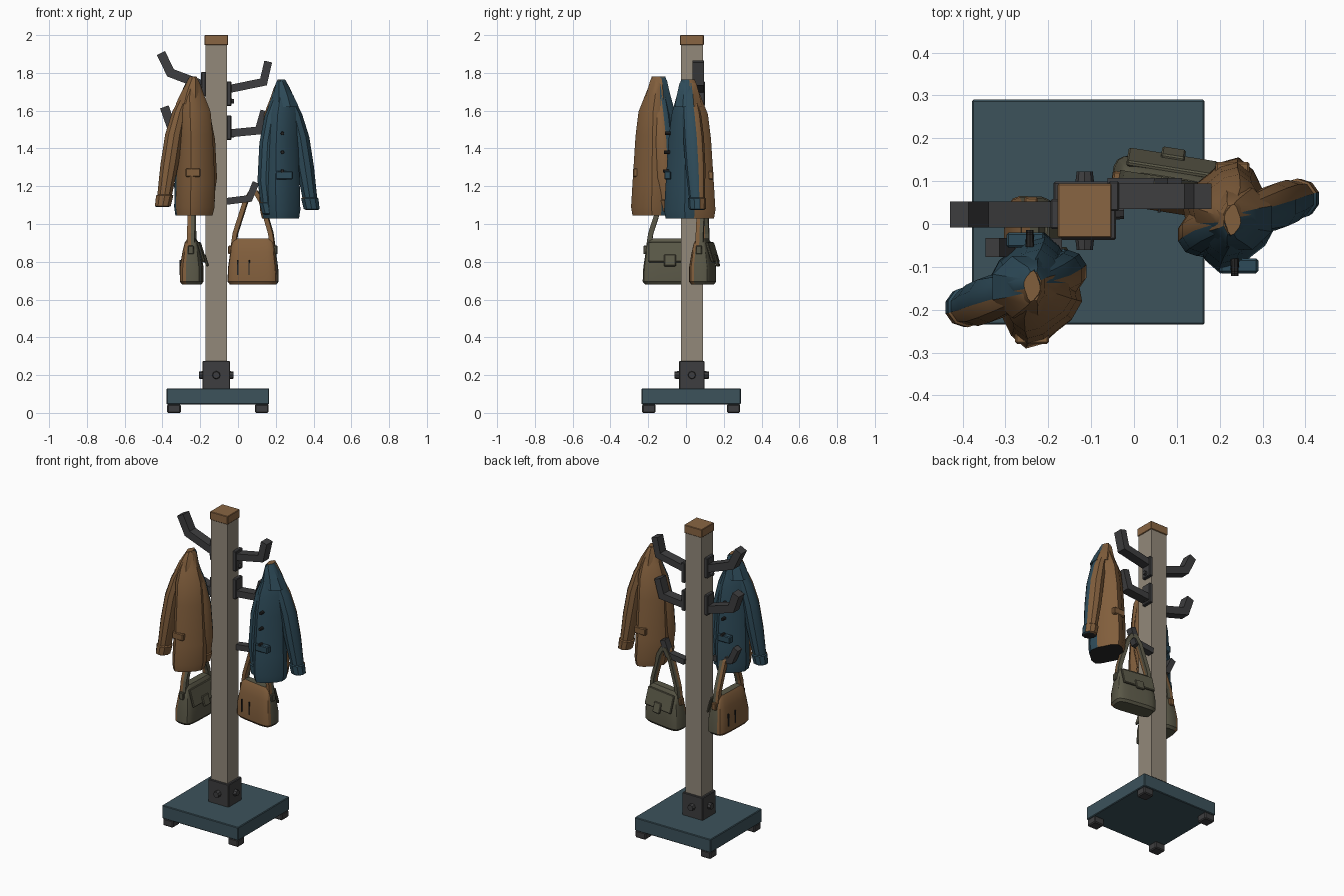
import bpy, bmesh, math
from mathutils import Vector, Matrix

if "Cube" in bpy.data.objects:
    bpy.data.objects.remove(bpy.data.objects["Cube"])


def mat(name, col):
    m = bpy.data.materials.new(name)
    m.diffuse_color = (*col, 1)
    m.use_nodes = True
    m.node_tree.nodes["Principled BSDF"].inputs["Base Color"].default_value = m.diffuse_color
    return m


STONE = mat("stone_grey", (.29, .25, .195))
IRON = mat("dark_iron", (.048, .048, .05))
TEAL = mat("base_teal", (.045, .085, .105))
WOOD = mat("cap_wood", (.25, .13, .055))
BLUE = mat("coat_blue", (.027, .07, .1))
BROWN = mat("leather_brown", (.22, .112, .045))
OLIVE = mat("bag_olive", (.1, .095, .062))
BLACK = mat("lining_dark", (.02, .02, .02))


def finish(name, bm, mats, rule=None, matrix=None, smooth=None):
    bmesh.ops.recalc_face_normals(bm, faces=bm.faces[:])
    bm.normal_update()
    if rule:
        for f in bm.faces:
            f.material_index = rule(f.calc_center_median(), f.normal)
    me = bpy.data.meshes.new(name)
    bm.to_mesh(me)
    bm.free()
    for m in mats:
        me.materials.append(m)
    if smooth:
        me.shade_smooth()
        me.set_sharp_from_angle(angle=math.radians(smooth))
    ob = bpy.data.objects.new(name, me)
    bpy.context.collection.objects.link(ob)
    if matrix:
        ob.matrix_world = matrix
    return ob


def box(name, x0, x1, y0, y1, z0, z1, m, bevel=0, matrix=None):
    bm = bmesh.new()
    bmesh.ops.create_cube(bm, size=1)
    for v in bm.verts:
        v.co = Vector(((x0 + x1) / 2 + v.co.x * (x1 - x0), (y0 + y1) / 2 + v.co.y * (y1 - y0),
                       (z0 + z1) / 2 + v.co.z * (z1 - z0)))
    if bevel:
        bmesh.ops.bevel(bm, geom=bm.edges[:], offset=bevel, segments=1, affect='EDGES')
    return finish(name, bm, [m], matrix=matrix)


def bolt(name, p, axis, r, length, m=IRON):
    bm = bmesh.new()
    bmesh.ops.create_cone(bm, cap_ends=True, segments=8, radius1=r, radius2=r * .85, depth=length)
    rot = Vector((0, 0, 1)).rotation_difference(Vector(axis)).to_matrix().to_4x4()
    return finish(name, bm, [m], matrix=Matrix.Translation(p) @ rot)


def bridge(bm, rings):
    n = len(rings[0])
    for a, b in zip(rings, rings[1:]):
        for i in range(n):
            bm.faces.new((a[i], a[(i + 1) % n], b[(i + 1) % n], b[i]))
    bm.faces.new(rings[0])
    bm.faces.new(rings[-1])


def bar(name, pts, t, w, mats, rule=None, matrix=None):
    """Rectangular bar swept along (x, z) points with mitred bends."""
    P = [Vector(p) for p in pts]
    bm, rings = bmesh.new(), []
    for i, p in enumerate(P):
        a = (p - P[i - 1]).normalized() if i else (P[1] - p).normalized()
        b = (P[i + 1] - p).normalized() if i < len(P) - 1 else a
        d = (a + b).normalized()
        n = Vector((-d.y, d.x)) * (t / max(.4, d.dot(a)))
        rings.append([bm.verts.new((p.x + s * n.x, y, p.y + s * n.y))
                      for s, y in ((1, -w), (1, 0), (1, w), (-1, w), (-1, 0), (-1, -w))])
    bridge(bm, rings)
    return finish(name, bm, mats, rule, matrix)


def loft(name, secs, mats, rule=None, matrix=None, n=12, power=1, lobes=0, smooth=35):
    """Stack of oval sections (x, y, z, rx, ry); power < 1 squares them, lobes add folds."""
    bm, rings = bmesh.new(), []
    for x, y, z, rx, ry in secs:
        ring = []
        for i in range(n):
            a = 2 * math.pi * (i + .5) / n
            k = 1 + lobes * math.cos(4 * a + .8)
            c, s = math.cos(a), math.sin(a)
            ring.append(bm.verts.new((x + rx * k * math.copysign(abs(c) ** power, c),
                                      y + ry * k * math.copysign(abs(s) ** power, s), z)))
        rings.append(ring)
    bridge(bm, rings)
    return finish(name, bm, mats, rule, matrix, smooth)


# stand: base, feet, post, cap, socket
CX, CY = -.115, .031
box("base", -.378, .165, -.235, .29, .045, .13, TEAL, .004)
for i, x in enumerate((-.375, .09)):
    for j, y in enumerate((-.232, .217)):
        box(f"foot_{i}{j}", x, x + .072, y, y + .07, 0, .046, IRON, .006)
box("post", CX - .058, CX + .058, CY - .058, CY + .058, .12, 1.96, STONE)
box("post_cap", CX - .063, CX + .063, CY - .063, CY + .063, 1.947, 2, WOOD, .003)
box("post_socket", CX - .073, CX + .073, CY - .068, CY + .068, .125, .275, IRON, .004)
for i in range(4):
    ax = Vector((round(math.cos(i * math.pi / 2)), round(math.sin(i * math.pi / 2)), 0))
    bolt(f"socket_bolt_{i}", Vector((CX, CY, .2)) + ax * .079, ax, .022, .026)

# coat hooks on both sides at two levels
for i, (z, pts) in enumerate((
        (1.68, [(-.045, 1.715), (.135, 1.752), (.16, 1.86)]),
        (1.50, [(-.045, 1.48), (.11, 1.495), (.14, 1.6)]))):
    bar(f"right_hook_{i}", pts, .021, .03, [IRON],
        matrix=Matrix.Translation((0, .065, 0)))
    box(f"right_hook_plate_{i}", -.06, -.035, .03, .1, z - .055, z + .075, IRON, .004)
    bolt(f"right_hook_bolt_{i}", (-.03, .065, z - .03), (1, 0, 0), .014, .02)
for i, (z, pts) in enumerate((
        (1.74, [(-.185, 1.735), (-.357, 1.8), (-.408, 1.905)]),
        (1.50, [(-.185, 1.47), (-.355, 1.52), (-.39, 1.62)]))):
    bar(f"left_hook_{i}", pts, .024, .03, [IRON], matrix=Matrix.Translation((0, .022, 0)))
    box(f"left_hook_plate_{i}", -.195, -.17, -.012, .058, z - .065, z + .065, IRON, .004)
    bolt(f"left_hook_bolt_{i}", (-.2, .022, z - .045), (-1, 0, 0), .014, .02)

# small bag hooks
bar("right_bag_hook", [(-.06, 1.12), (.06, 1.135), (.095, 1.22)], .018, .022, [IRON],
    matrix=Matrix.Translation((0, .085, 0)))
bar("left_bag_hook", [(-.17, 1.12), (-.29, 1.135), (-.33, 1.22)], .018, .022, [IRON],
    matrix=Matrix.Translation((0, -.055, 0)))


# coats: one shape, the second turned half a turn
def coat_rule(c, n):
    return 0 if n.dot(Vector((.35, -.93, -.25))) > 0 else 1


def cuff_rule(c, n):
    return 2 if n.z < -.9 else coat_rule(c, n)


def coat(side, M):
    mats = [BLUE, BROWN, BLACK]
    loft(side + "_coat_body", [
        (.225, .02, 1.03, .092, .12), (.223, .02, 1.075, .1, .127), (.22, .02, 1.2, .1, .12),
        (.222, .02, 1.45, .09, .105), (.228, .02, 1.58, .085, .09), (.235, .015, 1.66, .062, .065),
        (.232, .012, 1.72, .04, .045), (.23, .01, 1.765, .018, .034)],
        mats, cuff_rule, M, n=16, lobes=.09)
    loft(side + "_coat_collar", [
        (.24, .015, 1.625, .06, .06), (.245, .012, 1.62, .083, .078), (.24, .012, 1.68, .058, .066),
        (.228, .01, 1.745, .03, .048), (.226, .01, 1.76, .018, .036)],
        mats, coat_rule, M, n=8, smooth=25)
    loft(side + "_coat_outer_sleeve", [
        (.392, .06, 1.075, .034, .036), (.39, .06, 1.08, .044, .045), (.38, .058, 1.135, .048, .048),
        (.38, .058, 1.14, .041, .042), (.355, .05, 1.3, .05, .053), (.33, .04, 1.46, .05, .055),
        (.3, .03, 1.58, .042, .05), (.265, .02, 1.67, .03, .04)],
        mats, cuff_rule, M, n=10)
    loft(side + "_coat_inner_sleeve", [
        (.172, -.035, 1.05, .034, .036), (.17, -.035, 1.055, .043, .044), (.158, -.03, 1.11, .047, .047),
        (.158, -.03, 1.115, .041, .042), (.147, -.025, 1.23, .046, .05), (.157, -.015, 1.43, .046, .052),
        (.18, 0, 1.57, .042, .05), (.21, .01, 1.67, .03, .04)],
        mats, cuff_rule, M, n=10)
    box(side + "_coat_front_pocket", .2, .29, -.115, -.08, 1.235, 1.28, BLUE, .005, M)
    box(side + "_coat_back_pocket", .19, .27, .115, .145, 1.235, 1.28, BROWN, .005, M)
    for k in range(3):
        bolt(f"{side}_coat_button_{k}", M @ Vector((.235, -.096 - .005 * k, 1.48 - .1 * k)),
             (0, M[1][1] * -1, 0), .01, .03, BLACK)


coat("right", Matrix.Identity(4))
coat("left", Matrix.Translation((-.008, -.135, .015)) @ Matrix.Rotation(math.pi, 4, 'Z'))


# bags: brown on one face, olive on the other
def bag(side, M):
    mats = [BROWN, OLIVE]
    rule = lambda c, n: 0 if (n.y < -.05 or (abs(n.y) <= .05 and c.y < -.005)) else 1
    loft(side + "_bag_body", [
        (0, 0, .68, .122, .05), (0, 0, .695, .134, .061), (0, 0, .77, .131, .061),
        (0, 0, .85, .12, .048), (0, 0, .9, .112, .036), (0, 0, .922, .098, .022)],
        mats, rule, M, n=20, power=.45, smooth=30)
    bar(side + "_bag_handle", [(-.105, .88), (-.095, .95), (-.04, 1.12), (-.012, 1.165),
                               (.018, 1.165), (.045, 1.12), (.095, .95), (.105, .88)],
        .012, .02, mats, lambda c, n: 0 if c.y < 0 else 1, M)
    # olive flap with clasp on the back, following the slope
    tilt = M @ Matrix.Translation((0, .054, .845)) @ Matrix.Rotation(math.radians(17), 4, 'X')
    box(side + "_bag_flap", -.105, .105, -.006, .008, -.05, .06, OLIVE, .004, tilt)
    box(side + "_bag_clasp", -.028, .028, .002, .016, -.075, -.01, OLIVE, .004, tilt)
    # brown front panel seams
    for k, x in enumerate((-.072, -.012)):
        box(f"{side}_bag_seam_{k}", x - .003, x + .003, -.064, -.056, .73, .81, BLACK, 0, M)
    for k, x in enumerate((-.12, .12)):
        box(f"{side}_bag_tab_{k}", x - .012, x + .01, -.016, .016, .84, .885, (BROWN, OLIVE)[k], .004, M)


bag("right", Matrix.Translation((.08, .088, 0)) @ Matrix.Rotation(math.radians(-9), 4, 'Z'))
bag("left", Matrix.Translation((-.245, -.082, 0)) @ Matrix.Rotation(math.radians(-92), 4, 'Z')
    @ Matrix.Diagonal((1.1, 1, 1, 1)))
